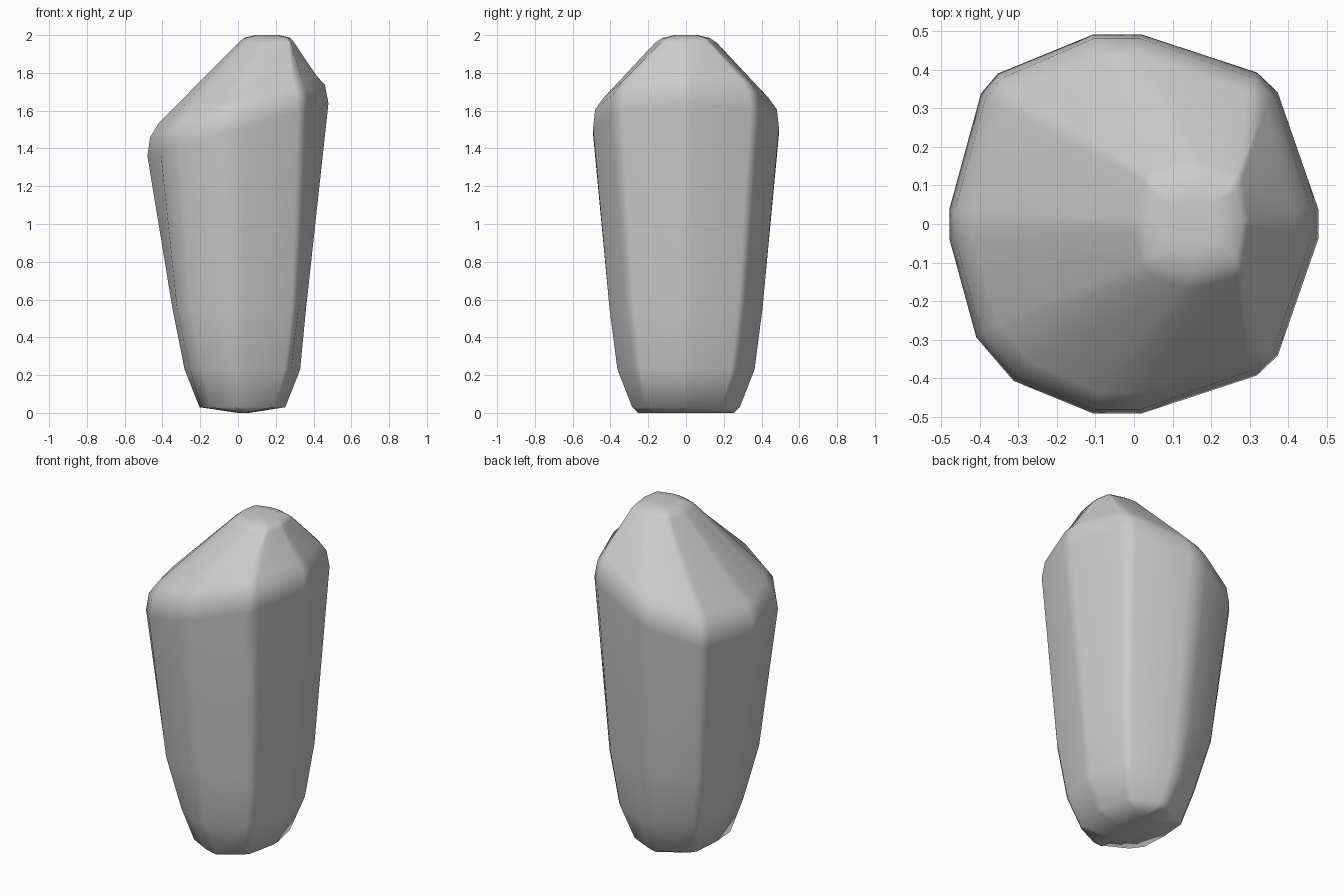
import bpy, bmesh
from mathutils import Vector

# Each ring: left x, left diagonal (x, y), front (x, y), right diagonal (x, y),
# right x, height at x = 0, tilt of the ring along x. Mirrored in y.
RINGS = [
    (0.00, (0.00, 0.14), (0.03, 0.275), (0.05, 0.14), 0.06, 0.00, 0.0),     # keel
    (-0.205, (-0.19, 0.19), (0.02, 0.30), (0.21, 0.21), 0.255, 0.03, 0.0),  # foot
    (-0.287, (-0.245, 0.235), (-0.01, 0.383), (0.275, 0.265), 0.335, 0.23, 0.0),
    (-0.35, (-0.315, 0.305), (-0.02, 0.425), (0.315, 0.305), 0.365, 0.55, 0.0),
    (-0.49, (-0.387, 0.377), (-0.05, 0.515), (0.36, 0.38), 0.492, 1.50, 0.29),
    (-0.475, (-0.375, 0.365), (-0.05, 0.505), (0.35, 0.365), 0.472, 1.60, 0.30),
    (-0.43, (-0.33, 0.33), (-0.04, 0.46), (0.33, 0.33), 0.425, 1.66, 0.30),
    (0.00, (0.02, 0.13), (0.15, 0.17), (0.28, 0.13), 0.30, 1.96, 0.0),      # tip
    (0.03, (0.045, 0.10), (0.155, 0.13), (0.265, 0.10), 0.28, 1.985, 0.0),
    (0.09, (0.10, 0.05), (0.155, 0.065), (0.21, 0.05), 0.22, 2.00, 0.0),
]
# Corner rounding: left, front left, front, front right, right, back right, back, back left
CUTS = [0.10, 0.22, 0.17, 0.10, 0.10, 0.10, 0.17, 0.10]


def ring_points(left, dl, front, dr, right, z, tilt):
    half = [dl, front, dr]
    corners = [(left, 0)] + [(x, -y) for x, y in half] + [(right, 0)] + half[::-1]
    corners = [Vector((x, y, z + tilt * x)) for x, y in corners]
    points = []
    for i, (p, t) in enumerate(zip(corners, CUTS)):
        points.append(p.lerp(corners[i - 1], t))
        points.append(p.lerp(corners[(i + 1) % 8], t))
    return points


# Loft the faceted column through the rings and close both ends
bm = bmesh.new()
loops = [[bm.verts.new(p) for p in ring_points(*r)] for r in RINGS]
for low, high in zip(loops, loops[1:]):
    for i in range(16):
        j = (i + 1) % 16
        bm.faces.new((low[i], low[j], high[j], high[i]))
bm.faces.new(loops[0][::-1])
bm.faces.new(loops[-1])
bmesh.ops.recalc_face_normals(bm, faces=bm.faces)
for f in bm.faces:
    f.smooth = True

mesh = bpy.data.meshes.new("crystal_rock")
bm.to_mesh(mesh)
bm.free()
rock = bpy.data.objects.new("crystal_rock", mesh)
bpy.context.collection.objects.link(rock)

# Softly blended facets
mod = rock.modifiers.new("weighted_normals", 'WEIGHTED_NORMAL')
mod.weight = 50
